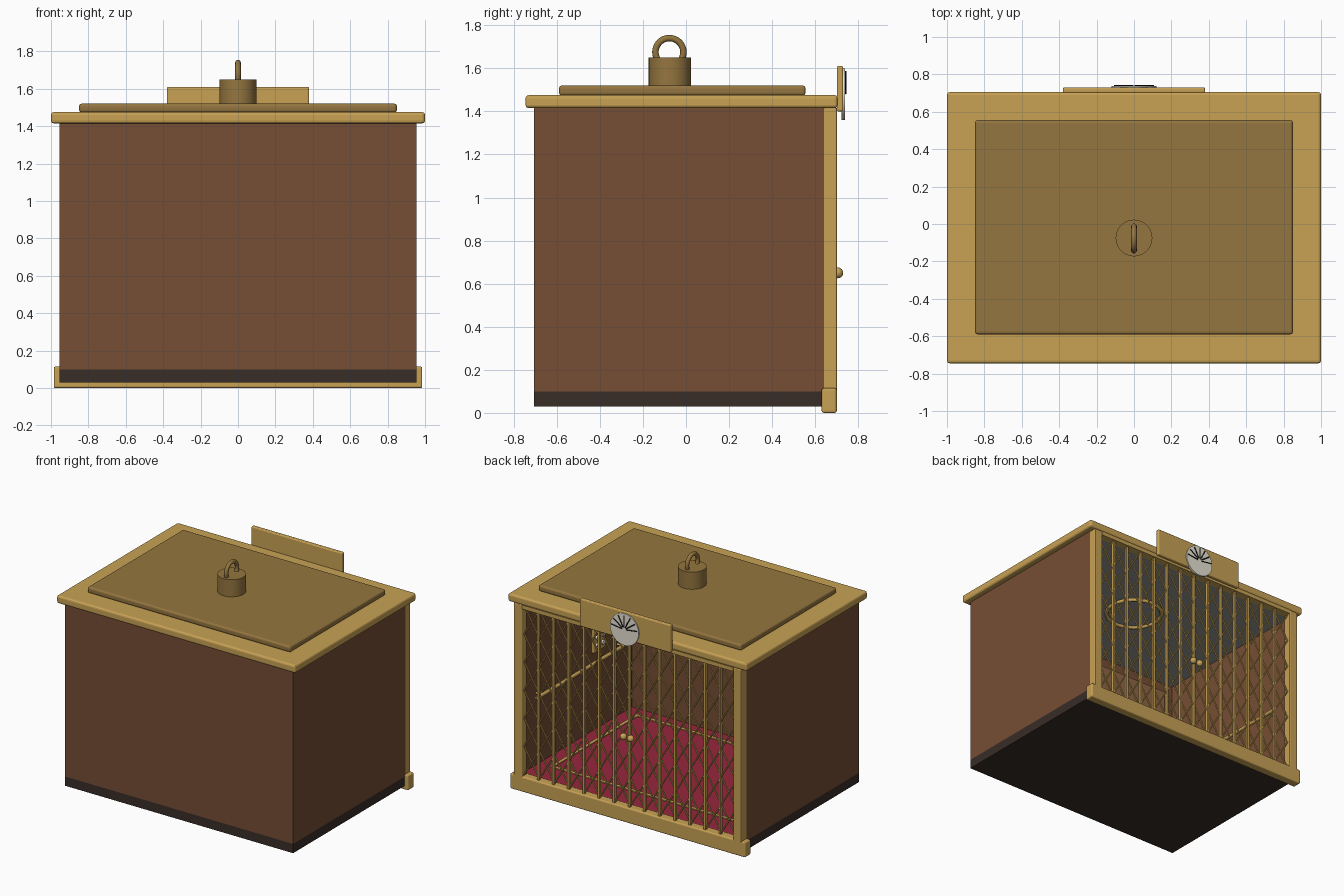
import bpy, math
from mathutils import Matrix, Vector

if "Cube" in bpy.data.objects:
    bpy.data.objects.remove(bpy.data.objects["Cube"])


def mat(name, rgb):
    m = bpy.data.materials.new(name)
    m.diffuse_color = (*rgb, 1)
    m.use_nodes = True
    m.node_tree.nodes["Principled BSDF"].inputs["Base Color"].default_value = m.diffuse_color
    return m


BRASS = mat("brass", (0.58, 0.36, 0.09))
BRONZE = mat("aged_brass", (0.30, 0.18, 0.05))
WOOD = mat("wood", (0.18, 0.075, 0.035))
PANEL = mat("panel_wood", (0.28, 0.13, 0.06))
DARK = mat("dark_base", (0.04, 0.026, 0.021))
RED = mat("carpet_red", (0.30, 0.02, 0.045))
GREY = mat("ceiling_grey", (0.30, 0.31, 0.29))
CREAM = mat("cream", (0.80, 0.76, 0.66))
BLACK = mat("black", (0.01, 0.01, 0.01))


def finish(name, m, bevel=0, smooth=False):
    o = bpy.context.object
    o.name = name
    o.data.materials.append(m)
    if smooth:
        bpy.ops.object.shade_smooth_by_angle(angle=math.radians(40))
    if bevel:
        b = o.modifiers.new("bevel", "BEVEL")
        b.width, b.segments = bevel, 3
    return o


def box(name, x, y, z, m, bevel=0):
    """Box from (min, max) ranges."""
    bpy.ops.mesh.primitive_cube_add(size=1)
    o = finish(name, m, bevel)
    o.data.transform(Matrix.Diagonal((x[1] - x[0], y[1] - y[0], z[1] - z[0], 1)))
    o.location = [(r[0] + r[1]) / 2 for r in (x, y, z)]
    return o


def rod(name, a, b, r, m, sides=12):
    a, b = Vector(a), Vector(b)
    d = b - a
    bpy.ops.mesh.primitive_cylinder_add(vertices=sides, radius=r, depth=d.length, location=(a + b) / 2)
    o = finish(name, m, 0, sides > 6)
    o.rotation_euler = d.to_track_quat("Z", "Y").to_euler()
    return o


def ball(name, loc, r, m):
    bpy.ops.mesh.primitive_uv_sphere_add(segments=20, ring_count=12, radius=r, location=loc)
    return finish(name, m, 0, True)


def ring(name, loc, R, r, m, rot=(0, 0, 0)):
    bpy.ops.mesh.primitive_torus_add(major_radius=R, minor_radius=r, major_segments=48,
                                     minor_segments=12, location=loc, rotation=rot)
    return finish(name, m, 0, True)


# Cabin shell, open at the back
box("base_plinth", (-0.955, 0.955), (-0.705, 0.635), (0.03, 0.10), DARK)
box("carpet", (-0.925, 0.925), (-0.675, 0.63), (0.10, 0.108), RED)
box("closed_wall", (-0.955, 0.955), (-0.705, -0.675), (0.10, 1.415), WOOD)
box("ceiling", (-0.925, 0.925), (-0.675, 0.635), (1.39, 1.415), GREY)
box("closed_wall_panel", (-0.85, 0.85), (-0.675, -0.667), (0.72, 1.32), PANEL)
for s, n in ((-1, "left"), (1, "right")):
    box(n + "_wall", sorted((s * 0.925, s * 0.955)), (-0.675, 0.64), (0.10, 1.415), WOOD)
    # Gate posts and handrails
    box(n + "_post", sorted((s * 0.885, s * 0.955)), (0.637, 0.70), (0.10, 1.415), BRASS, 0.006)
    rod(n + "_handrail", (s * 0.875, -0.57, 0.65), (s * 0.875, 0.54, 0.65), 0.014, BRASS)
    for y in (-0.5, 0.47):
        rod(n + "_rail_bracket", (s * 0.875, y, 0.65), (s * 0.93, y, 0.65), 0.009, BRASS)
    # Carpet trim, long sides
    box(n + "_carpet_trim", sorted((s * 0.80, s * 0.825)), (-0.59, 0.45), (0.107, 0.115), BRASS)
for y in (-0.59, 0.425):
    box("cross_carpet_trim", (-0.80, 0.80), (y, y + 0.025), (0.107, 0.115), BRASS)
box("threshold", (-0.985, 0.985), (0.63, 0.70), (0, 0.115), BRASS, 0.01)
box("gate_header", (-0.885, 0.885), (0.64, 0.70), (1.385, 1.415), BRASS)

# Roof, lid and lifting eye
box("roof_cornice", (-1, 1), (-0.745, 0.705), (1.415, 1.475), BRASS, 0.015)
box("roof_lid", (-0.85, 0.85), (-0.59, 0.555), (1.474, 1.52), BRONZE, 0.014)
rod("lifting_hub", (0, -0.075, 1.515), (0, -0.075, 1.65), 0.098, BRONZE, 48)
ring("lifting_eye", (0, -0.077, 1.675), 0.065, 0.015, BRONZE, (0, math.pi / 2, 0))

# Folding gate: uprights and crossed lattice
step, rows, z0, z1 = 0.127, 6, 0.115, 1.39
h = (z1 - z0) / rows
for i in range(-7, 8):
    x = i * step
    if abs(i) < 7:
        box("gate_upright", (x - 0.008, x + 0.008), (0.664, 0.684), (z0, z1), BRASS)
    if i < 7:
        for j in range(rows):
            z = z0 + j * h
            rod("gate_lattice_up", (x, 0.662, z), (x + step, 0.662, z + h), 0.006, BRASS, 6)
            rod("gate_lattice_down", (x, 0.672, z + h), (x + step, 0.672, z), 0.006, BRASS, 6)
for s in (-1, 1):
    rod("knob_stem", (s * 0.03, 0.68, 0.65), (s * 0.03, 0.705, 0.65), 0.01, BRASS)
    ball("gate_knob", (s * 0.03, 0.705, 0.65), 0.025, BRASS)

# Floor indicator over the gate
box("indicator_board", (-0.38, 0.38), (0.70, 0.73), (1.40, 1.61), BRASS, 0.008)
rod("indicator_dial", (0, 0.722, 1.48), (0, 0.738, 1.48), 0.12, CREAM, 48)
for k in range(7):
    a = math.radians(8 + k * 164 / 6)
    c, s = math.cos(a), math.sin(a)
    rod("dial_tick", (0.02 * c, 0.741, 1.48 + 0.02 * s),
        (0.108 * c, 0.741, 1.48 + 0.108 * s), 0.004, BLACK, 6)

# Ceiling lamp
ring("lamp_ring", (0, 0, 1.365), 0.20, 0.014, BRASS)
rod("lamp_glass", (0, 0, 1.37), (0, 0, 1.392), 0.19, GREY, 48)

# Control plate with buttons on the right wall
box("control_plate", (0.905, 0.927), (-0.33, -0.19), (0.70, 0.92), BRASS, 0.005)
for y in (-0.295, -0.225):
    for z in (0.75, 0.81, 0.87):
        rod("control_button", (0.906, y, z), (0.893, y, z), 0.017, CREAM)
